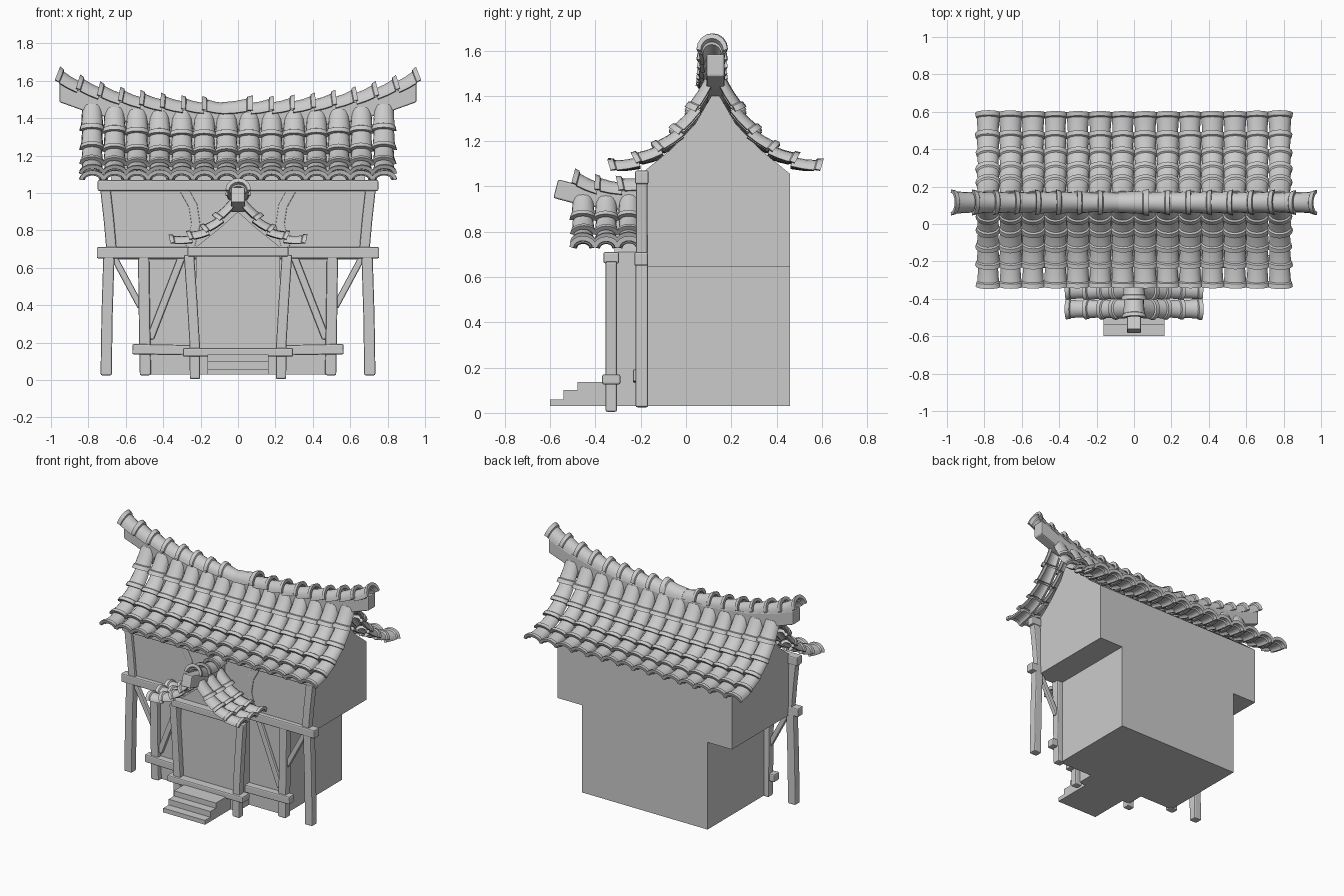
import bpy, bmesh, math, random
from mathutils import Vector as V

if "Cube" in bpy.data.objects:
    bpy.data.objects.remove(bpy.data.objects["Cube"])

random.seed(4)
X, Y, Z = V((1, 0, 0)), V((0, 1, 0)), V((0, 0, 1))
RIDGE_Y = 0.13


def finish(name, bm, bevel=0, smooth=False):
    bmesh.ops.recalc_face_normals(bm, faces=bm.faces)
    me = bpy.data.meshes.new(name)
    bm.to_mesh(me)
    bm.free()
    ob = bpy.data.objects.new(name, me)
    bpy.context.collection.objects.link(ob)
    if bevel:
        m = ob.modifiers.new("bevel", 'BEVEL')
        m.width, m.segments, m.limit_method = bevel, 2, 'ANGLE'
    if smooth:
        bpy.ops.object.select_all(action='DESELECT')
        ob.select_set(True)
        bpy.context.view_layer.objects.active = ob
        bpy.ops.object.shade_smooth_by_angle(angle=math.radians(35))
    return ob


def loft(bm, rings):
    """Closed solid through rings of points of equal count."""
    vs = [[bm.verts.new(p) for p in r] for r in rings]
    n = len(vs[0])
    for a, b in zip(vs, vs[1:]):
        for i in range(n):
            j = (i + 1) % n
            bm.faces.new((a[i], a[j], b[j], b[i]))
    bm.faces.new(vs[0])
    bm.faces.new(vs[-1][::-1])


def bar(name, pts, width, depth, axis=Y, level=False, bevel=0.008):
    """Rectangular timber along a path; depth runs along axis."""
    pts = [V(p) for p in pts]
    rings = []
    for i, p in enumerate(pts):
        t = (pts[min(i + 1, len(pts) - 1)] - pts[max(i - 1, 0)]).normalized()
        a = axis * depth / 2
        b = Z * width / 2 if level else t.cross(axis).normalized() * width / 2
        rings.append([p - a - b, p + a - b, p + a + b, p - a + b])
    bm = bmesh.new()
    loft(bm, rings)
    return finish(name, bm, bevel)


def tile(bm, p0, p1, side, w, h, thick=0.018):
    """Barrel tile from upper end p0 to flared lower end p1."""
    t = p1 - p0
    n = side.cross(t).normalized()
    if n.z < 0:
        n = -n
    n = (n + side * random.uniform(-.06, .06)).normalized()
    k = random.uniform(0.97, 1.04)
    rings = []
    for s, f, lift in ((-.06, .88, -.006), (.4, .92, -.002), (.8, .98, .006),
                       (.84, 1.06, .012), (1.04, 1.14, .014)):
        c = p0 + t * s + n * lift
        arc = [(math.cos(a), math.sin(a)) for a in
               [math.pi * i / 8 for i in range(9)]]
        ww, hh = w * f * k, h * f * k
        outer = [c + side * ca * ww + n * sa * hh for ca, sa in arc]
        inner = [c + side * ca * (ww - thick) + n * (sa * (hh - thick) - .004)
                 for ca, sa in arc]
        rings.append(outer + inner[::-1])
    loft(bm, rings)


def tiled_roof(name, prof, u0, u1, cols, place, side, lift, h):
    """Both slopes; each profile segment is one row of tiles."""
    step = (u1 - u0) / cols
    rows = len(prof) - 1
    for sgn, label in ((-1, "slope_a"), (1, "slope_b")):
        bm = bmesh.new()
        for c in range(cols):
            u = u0 + (c + .5) * step
            pts = [place(u, sgn * d, z + lift(u) * (1 - i / rows))
                   for i, (d, z) in enumerate(prof)]
            for p, q in zip(pts, pts[1:]):
                tile(bm, p, q, side, step * .5, h)
        finish(name + "_" + label, bm, smooth=True)


def rise(x):
    return 0.17 * abs(x) ** 2.6


# main roof tiles
tiled_roof("main_roof",
           [(.02, 1.41), (.075, 1.295), (.15, 1.2), (.24, 1.13), (.34, 1.085), (.455, 1.06)],
           -.84, .84, 14, lambda u, d, z: V((u, RIDGE_Y + d, z)), X,
           lambda x: rise(x) * .5, .045)

# main ridge caps, laid outward from the middle
bm = bmesh.new()
def ridge_pt(x): return V((x, RIDGE_Y - .015, 1.43 + rise(x)))
tile(bm, ridge_pt(-.075), ridge_pt(.075), Y, .062, .068)
for s in (-1, 1):
    for i in range(8):
        a, b = .075 + .113 * i, .075 + .113 * (i + 1)
        tile(bm, ridge_pt(s * a), ridge_pt(s * b), Y, .059, .064)
finish("main_ridge_caps", bm, smooth=True)
bar("main_ridge_beam", [(x, RIDGE_Y, 1.385 + rise(x)) for x in
    (-.955, -.8, -.6, -.3, 0, .3, .6, .8, .955)], .1, .08, level=True)

# house body: narrow ground floor, overhanging upper floor with gables
bm = bmesh.new()
loft(bm, [[(x, -.19, .03), (x, .46, .03), (x, .46, .66), (x, -.19, .66)] for x in (-.49, .49)])
finish("ground_floor", bm)
bm = bmesh.new()
half = [(.33, .645), (.33, 1.055), (.2, 1.13), (.09, 1.245)]
rings = []
for x, up in ((-.68, .06), (0, 0), (.68, .06)):
    ring = [(x, RIDGE_Y - d, z + (up * .5 if z > 1.1 else 0)) for d, z in half]
    ring.append((x, RIDGE_Y, 1.37 + up))
    ring += [(x, RIDGE_Y + d, z + (up * .5 if z > 1.1 else 0)) for d, z in half[::-1]]
    rings.append(ring)
loft(bm, rings)
finish("upper_floor", bm)

# front timber frame
FY = -.195
bar("top_beam", [(-.75, FY, 1.04), (.75, FY, 1.04)], .06, .06)
bar("middle_beam", [(-.755, FY - .003, .68), (.755, FY - .003, .68)], .06, .06)
bar("lower_beam", [(-.565, FY - .01, .165), (-.3, FY - .01, .16), (.3, FY - .01, .16),
                   (.565, FY - .01, .165)], .055, .06)
for s, n in ((-1, "left"), (1, "right")):
    bar(n + "_outer_post", [(s * .705, FY, .025), (s * .7, FY, .35), (s * .69, FY, .67)], .06, .055)
    bar(n + "_upper_post", [(s * .675, FY, .68), (s * .69, FY, .85), (s * .71, FY, 1.03)], .055, .05)
    bar(n + "_inner_post", [(s * .495, FY, .025), (s * .5, FY, .3), (s * .505, FY, .67)], .06, .055)
    bar(n + "_outer_brace", [(s * .66, FY, .65), (s * .52, FY, .39)], .035, .03)
    bar(n + "_inner_brace", [(s * .3, FY, .66), (s * .47, FY, .22)], .04, .03)
    bar(n + "_curved_strut", [(s * .29, FY, 1.02), (s * .24, FY, .93),
                              (s * .225, FY, .83), (s * .26, FY, .69)], .05, .02)

# porch body with gable
bm = bmesh.new()
loft(bm, [[(-.22, y, .03), (.22, y, .03), (.225, y, .71), (.1, y, .81), (0, y, .9),
           (-.1, y, .81), (-.225, y, .71)] for y in (-.315, -.18)])
finish("porch_body", bm)

# porch frame
PY = -.33
for s, n in ((-1, "left"), (1, "right")):
    bar(n + "_porch_post", [(s * .23, PY, .005), (s * .232, PY, .2), (s * .245, PY, .42),
                            (s * .262, PY, .67)], .055, .05)
bar("porch_lintel", [(-.27, PY, .685), (.27, PY, .685)], .05, .07)
bar("porch_sill", [(-.295, PY, .148), (.295, PY, .148)], .045, .08)

# porch roof
def porch_lift(y): return .5 * (y + .36) ** 2
tiled_roof("porch_roof",
           [(.02, .935), (.085, .845), (.16, .78), (.25, .74), (.355, .72)],
           -.505, -.2, 3, lambda u, d, z: V((d, u, z)), Y, porch_lift, .042)
bm = bmesh.new()
def porch_ridge(y): return V((0, y, .97 + 1.1 * (y + .33) ** 2))
for a, b in ((-.18, -.29), (-.29, -.4), (-.4, -.505)):
    tile(bm, porch_ridge(a), porch_ridge(b), X, .058, .055)
finish("porch_ridge_caps", bm, smooth=True)
bar("porch_ridge_beam", [(0, -.575, 0.99), (0, -.48, .965), (0, -.33, .94), (0, -.18, .94)],
    .085, .075, axis=X)

# stairs
bm = bmesh.new()
steps = [(-.6, .03), (-.6, .06), (-.54, .06), (-.54, .1), (-.48, .1), (-.48, .137),
         (-.115, .137), (-.115, .03)]
loft(bm, [[(x, y, z) for y, z in steps] for x in (-.163, .163)])
finish("stairs", bm)
